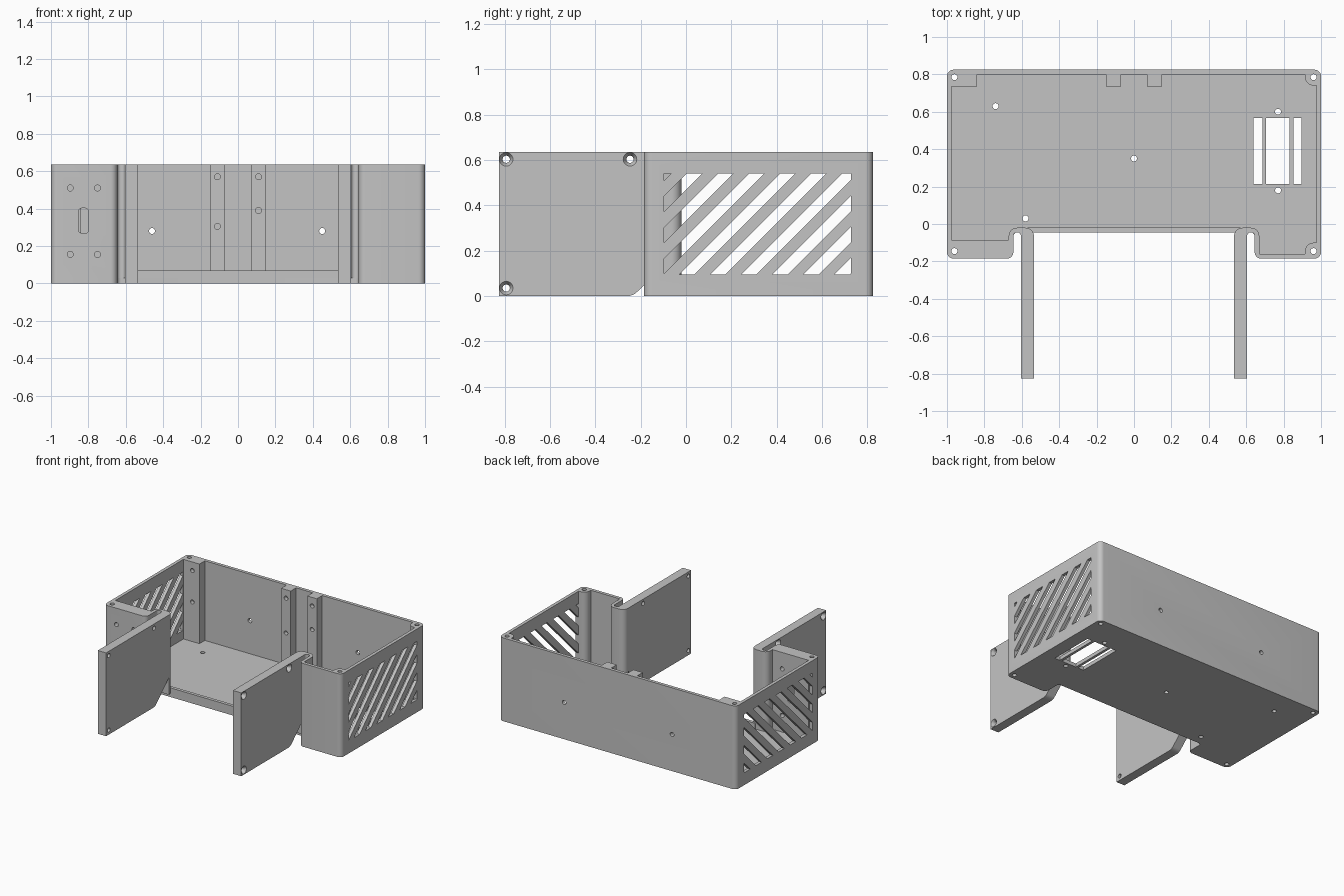
import bpy, bmesh, math
from mathutils import Vector

if "Cube" in bpy.data.objects:
    bpy.data.objects.remove(bpy.data.objects["Cube"])

H, FLOOR = 0.635, 0.028          # total height, floor thickness

grey = bpy.data.materials.new("plain grey")
grey.diffuse_color = (0.55, 0.55, 0.55, 1)
grey.use_nodes = True
grey.node_tree.nodes["Principled BSDF"].inputs["Base Color"].default_value = grey.diffuse_color


def place(axis, u, v, t):
    return {'x': (t, u, v), 'y': (u, t, v), 'z': (u, v, t)}[axis]


def rounded(points, steps=8):
    """Polygon from (u, v) or (u, v, radius) corners."""
    out, n = [], len(points)
    for i, p in enumerate(points):
        c = Vector(p[:2])
        if len(p) < 3:
            out.append(c)
            continue
        a = (Vector(points[i - 1][:2]) - c).normalized()
        b = (Vector(points[(i + 1) % n][:2]) - c).normalized()
        half = a.angle(b) / 2
        centre = c + (a + b).normalized() * (p[2] / math.sin(half))
        d = p[2] / math.tan(half)
        s, e = c + a * d - centre, c + b * d - centre
        turn = s.angle_signed(e)
        for k in range(steps + 1):
            w = -turn * k / steps
            out.append(centre + Vector((s.x * math.cos(w) - s.y * math.sin(w),
                                        s.x * math.sin(w) + s.y * math.cos(w))))
    return out


def loft(bm, rings):
    """Closed solid through rings of equal point count."""
    vs = [[bm.verts.new(p) for p in r] for r in rings]
    n = len(vs[0])
    for r0, r1 in zip(vs, vs[1:]):
        for i in range(n):
            bm.faces.new((r0[i], r0[(i + 1) % n], r1[(i + 1) % n], r1[i]))
    bm.faces.new(vs[0])
    bm.faces.new(vs[-1])


def prism(bm, pts, axis, lo, hi):
    loft(bm, [[place(axis, p[0], p[1], t) for p in pts] for t in (lo, hi)])


def rect(u0, v0, u1, v1):
    return [(u0, v0), (u1, v0), (u1, v1), (u0, v1)]


def hole(bm, axis, u, v, steps, n=20):
    """Round cutter along an axis; steps are (radius, position)."""
    loft(bm, [[place(axis, u + r * math.cos(2 * math.pi * k / n),
                     v + r * math.sin(2 * math.pi * k / n), t) for k in range(n)]
              for r, t in steps])


def finish(name, bm):
    bmesh.ops.recalc_face_normals(bm, faces=bm.faces)
    me = bpy.data.meshes.new(name)
    bm.to_mesh(me)
    bm.free()
    ob = bpy.data.objects.new(name, me)
    bpy.context.collection.objects.link(ob)
    me.materials.append(grey)
    return ob


def activate(ob):
    bpy.ops.object.select_all(action='DESELECT')
    ob.select_set(True)
    bpy.context.view_layer.objects.active = ob


def cut(ob, bm):
    cutter = finish("cutter", bm)
    cutter.hide_render = True
    mod = ob.modifiers.new("cut", 'BOOLEAN')
    mod.operation, mod.solver, mod.object = 'DIFFERENCE', 'EXACT', cutter
    activate(ob)
    bpy.ops.object.modifier_apply(modifier=mod.name)
    bpy.data.objects.remove(cutter)


def smooth(ob):
    activate(ob)
    bpy.ops.object.shade_smooth_by_angle(angle=math.radians(35))


R = 0.016                        # screw hole radius
corners = [(x, y) for x in (-0.96, 0.96) for y in (-0.145, 0.785)]

# Outer outline, right half from the notch to the back corner
half = [(0.645, -0.045, 0.02), (0.645, -0.185, 0.035),
        (1, -0.185, 0.035), (1, 0.825, 0.035)]
mirror = [(-p[0],) + p[1:] for p in reversed(half)]

# Floor plate with fan opening and screw holes
bm = bmesh.new()
prism(bm, rounded(half + mirror), 'z', 0, FLOOR)
floor = finish("floor_plate", bm)
bm = bmesh.new()
for x0, x1 in ((0.638, 0.687), (0.707, 0.832), (0.852, 0.896)):
    prism(bm, rect(x0, 0.215, x1, 0.567), 'z', -0.1, 0.1)
for x, y in corners + [(-0.74, 0.63), (0, 0.35), (-0.58, 0.03), (0.77, 0.60), (0.77, 0.18)]:
    hole(bm, 'z', x, y, [(R, -0.1), (R, 0.1)])
cut(floor, bm)

# Wall shell: outer outline, arm necks, corner bosses and rear posts
outer = ([(-0.535, -0.07), (-0.605, -0.07), (-0.605, -0.045, 0.018)]
         + [(-p[0],) + p[1:] for p in half] + half[::-1]
         + [(0.605, -0.045, 0.018), (0.605, -0.07), (0.535, -0.07)])
outer = [p[:2] + (0.018,) if p[1] == -0.045 else p for p in outer]
inner = [(0.535, -0.02, 0.045), (0.67, -0.02, 0.045), (0.67, -0.16), (0.915, -0.16),
         (0.915, -0.1, 0.045), (0.975, -0.1), (0.975, 0.74), (0.915, 0.74, 0.045),
         (0.915, 0.8), (0.15, 0.8), (0.15, 0.735), (0.07, 0.735), (0.07, 0.8),
         (-0.07, 0.8), (-0.07, 0.735), (-0.15, 0.735), (-0.15, 0.8), (-0.84, 0.8),
         (-0.84, 0.735), (-0.975, 0.735), (-0.975, -0.085), (-0.67, -0.085),
         (-0.67, -0.02, 0.045), (-0.535, -0.02, 0.045)]
bm = bmesh.new()
prism(bm, rounded(outer + inner), 'z', FLOOR, H)
walls = finish("wall_shell", bm)

bm = bmesh.new()
# corner screw holes
for x, y in corners:
    hole(bm, 'z', x, y, [(R, 0), (R, 0.7)])
# rear wall holes
for x in (-0.46, 0.45):
    hole(bm, 'y', x, 0.28, [(R, 0.77), (R, 0.9)])
# rear post holes
for x, z in ((-0.11, 0.57), (-0.11, 0.305), (0.11, 0.57), (0.11, 0.39), (-0.9, 0.57), (-0.9, 0.33)):
    hole(bm, 'y', x, z, [(R, 0.7), (R, 0.765)])
# socket holes and slot in the thick front wall
for x in (-0.897, -0.751):
    for z in (0.155, 0.51):
        hole(bm, 'y', x, z, [(R, -0.25), (R, -0.05)])
prism(bm, rounded([(-0.853, 0.268, 0.02), (-0.798, 0.268, 0.02),
                   (-0.798, 0.402, 0.02), (-0.853, 0.402, 0.02)]), 'y', -0.25, -0.05)
# diagonal vent slots, clipped to a rectangle, on both sides
y0, y1, z0, z1 = -0.098, 0.728, 0.095, 0.54
for i in range(10):
    lo = 0.56 - 0.137 * i
    hi = lo + 0.067
    pts = set()
    for k in (max(lo, y0 - z1), hi):
        for y in (max(y0, k + z0), min(y1, k + z1)):
            pts.add((round(y, 4), round(y - k, 4)))
    for y, z in ((y0, z0), (y1, z1), (y1, z0), (y0, z1)):
        if lo < y - z < hi:
            pts.add((y, z))
    cy = sum(p[0] for p in pts) / len(pts)
    cz = sum(p[1] for p in pts) / len(pts)
    pts = sorted(pts, key=lambda p: math.atan2(p[1] - cz, p[0] - cy))
    prism(bm, pts, 'x', 0.974, 1.05)
    prism(bm, pts, 'x', -1.05, -0.974)
cut(walls, bm)

# Low front lip between the arms
bm = bmesh.new()
prism(bm, rect(-0.57, -0.045, 0.57, -0.02), 'z', FLOOR, 0.07)
finish("front_lip", bm)

# Forward mounting arms with countersunk screw holes
for side, s in (("left", -1), ("right", 1)):
    bm = bmesh.new()
    prism(bm, rounded([(-0.825, 0), (-0.235, 0, 0.06), (-0.07, 0.155), (-0.07, H), (-0.825, H)]),
          'x', s * 0.535, s * 0.605)
    arm = finish(side + "_mounting_arm", bm)
    bm = bmesh.new()
    for y, z in ((-0.793, 0.603), (-0.247, 0.603), (-0.793, 0.035)):
        hole(bm, 'x', y, z, [(R, s * 0.5), (R, s * 0.585), (0.03, s * 0.605), (0.03, s * 0.63)])
    cut(arm, bm)
    smooth(arm)

smooth(floor)
smooth(walls)
